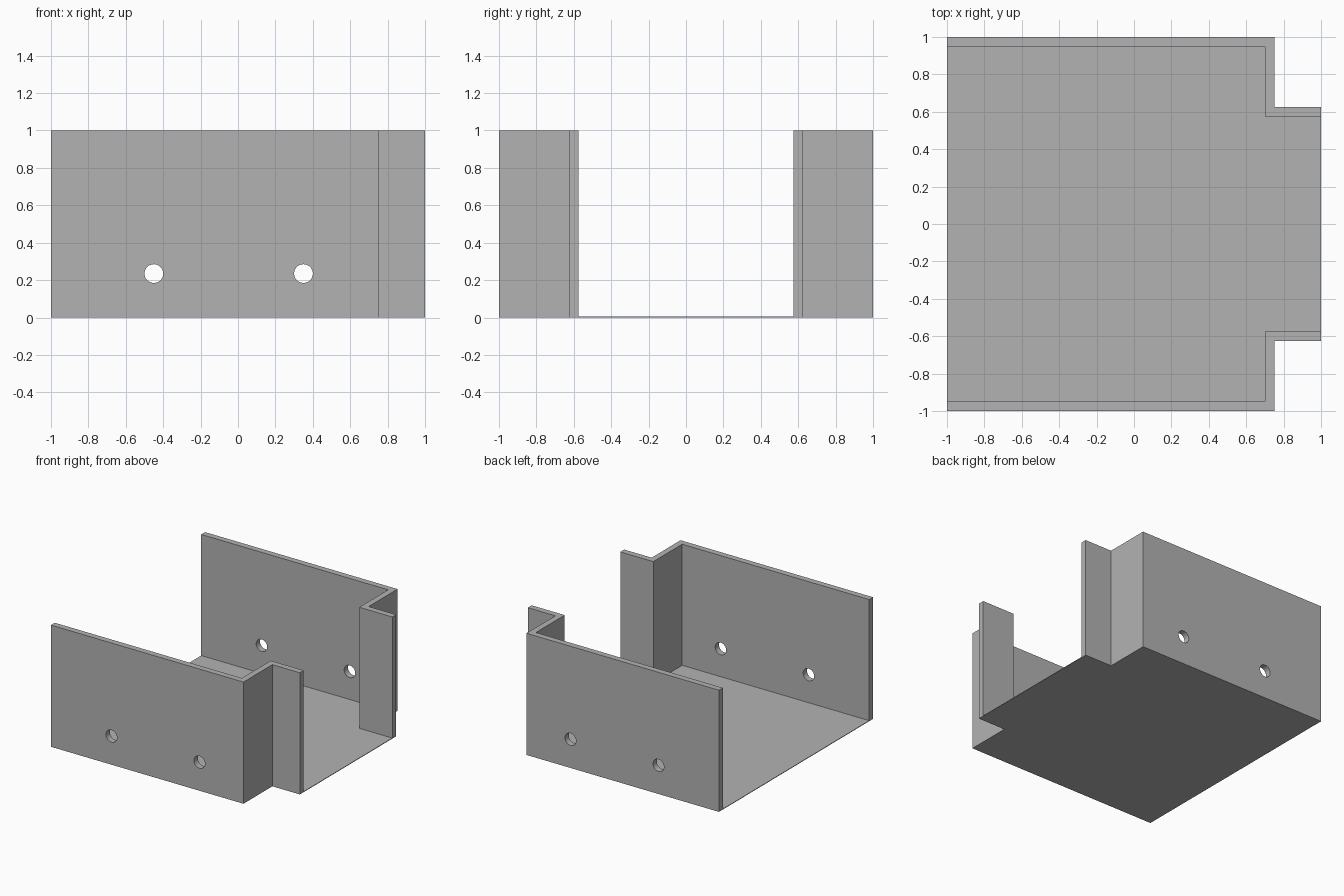
import bpy
import bmesh
from mathutils import Matrix

cube = bpy.data.objects.get("Cube")
if cube:
    bpy.data.objects.remove(cube, do_unlink=True)

HEIGHT = 1.0
FLOOR = 0.005
WALL = 0.05
STEP_X, NECK_Y = 0.75, 0.625
HOLE_X, HOLE_Z, HOLE_R = (-0.45, 0.35), 0.235, 0.05

grey = bpy.data.materials.new("plain grey")
grey.use_nodes = True
colour = (0.45, 0.45, 0.45, 1)
grey.diffuse_color = colour
grey.node_tree.nodes["Principled BSDF"].inputs["Base Color"].default_value = colour


def add_object(name, bm):
    bmesh.ops.recalc_face_normals(bm, faces=bm.faces)
    mesh = bpy.data.meshes.new(name)
    bm.to_mesh(mesh)
    bm.free()
    mesh.materials.append(grey)
    obj = bpy.data.objects.new(name, mesh)
    bpy.context.collection.objects.link(obj)
    return obj


def extrude_outline(name, outline, z0, z1):
    bm = bmesh.new()
    face = bm.faces.new([bm.verts.new((x, y, z0)) for x, y in outline])
    top = bmesh.ops.extrude_face_region(bm, geom=[face])["geom"]
    verts = [v for v in top if isinstance(v, bmesh.types.BMVert)]
    bmesh.ops.translate(bm, verts=verts, vec=(0, 0, z1 - z0))
    return add_object(name, bm)


# Stepped outer and inner lines of one side wall
outer = [(-1, 1), (STEP_X, 1), (STEP_X, NECK_Y), (1, NECK_Y)]
inner = [(-1, 1 - WALL), (STEP_X - WALL, 1 - WALL),
         (STEP_X - WALL, NECK_Y - WALL), (1, NECK_Y - WALL)]

# Thin floor plate covering the whole footprint
extrude_outline("floor", outer + [(x, -y) for x, y in reversed(outer)], 0, FLOOR)

# Hole cutters running through both walls
bm = bmesh.new()
for x in HOLE_X:
    bmesh.ops.create_cone(
        bm, cap_ends=True, segments=48, radius1=HOLE_R, radius2=HOLE_R, depth=3,
        matrix=Matrix.Translation((x, 0, HOLE_Z)) @ Matrix.Rotation(1.5707963, 4, "X"))
cutter = add_object("hole_cutter", bm)
cutter.hide_render = True
cutter.display_type = "WIRE"

# Front and back walls, each drilled twice
walls = []
for name, side in (("front_wall", -1), ("back_wall", 1)):
    outline = [(x, side * y) for x, y in outer + inner[::-1]]
    wall = extrude_outline(name, outline, FLOOR, HEIGHT)
    drill = wall.modifiers.new("holes", "BOOLEAN")
    drill.operation = "DIFFERENCE"
    drill.solver = "EXACT"
    drill.object = cutter
    walls.append(wall)

# Apply the drilling and remove the cutter
graph = bpy.context.evaluated_depsgraph_get()
for wall in walls:
    drilled = bpy.data.meshes.new_from_object(wall.evaluated_get(graph))
    wall.modifiers.clear()
    wall.data = drilled
bpy.data.objects.remove(cutter, do_unlink=True)
